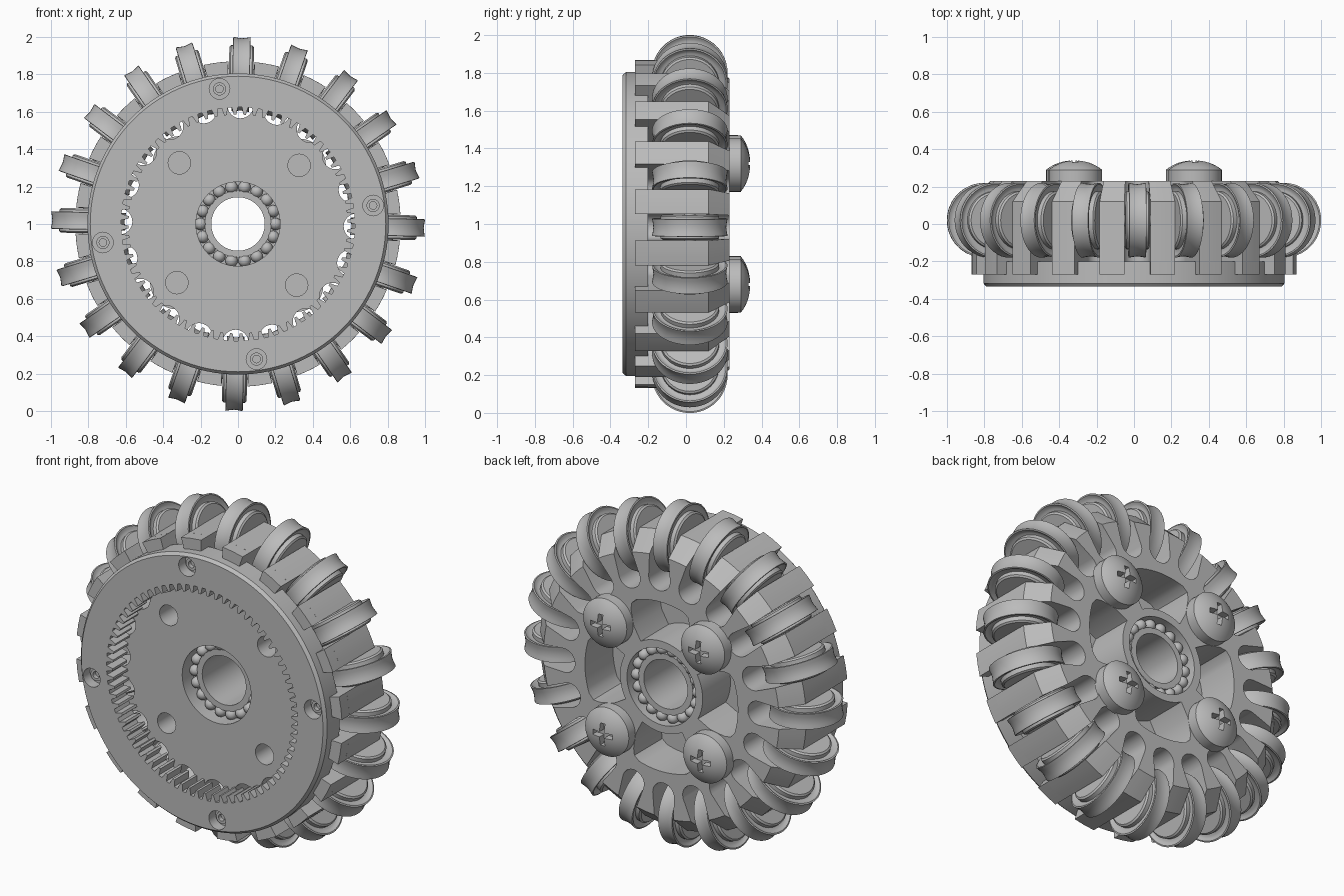
import bpy, bmesh
from math import sin, cos, asin, pi, radians
from mathutils import Vector

old = bpy.data.objects.get("Cube")
if old:
    bpy.data.objects.remove(old)

grey = bpy.data.materials.new("plain grey")
grey.use_nodes = True
tone = (0.5, 0.5, 0.5, 1)
grey.diffuse_color = tone
grey.node_tree.nodes["Principled BSDF"].inputs["Base Color"].default_value = tone

COUNT = 20                    # rollers
STEP = 2 * pi / COUNT
TURN = radians(-1.2)          # whole wheel is turned slightly
SLOT = 0.07                   # half width of a roller slot
RIM = 0.87                    # radius of the slotted hub
parts = []


def polar(r, a):
    return (r * cos(a), r * sin(a))


def circle(r, n=64, at=(0, 0)):
    return [(at[0] + r * cos(2 * pi * i / n), at[1] + r * sin(2 * pi * i / n)) for i in range(n)]


def add(name, mesh, loc=(0, 0, 1), axis=(0, -1, 0)):
    obj = bpy.data.objects.new(name, mesh)
    bpy.context.collection.objects.link(obj)
    obj.location = loc
    obj.rotation_euler = Vector(axis).to_track_quat('Z', 'Y').to_euler()
    if not mesh.materials:
        mesh.materials.append(grey)
    parts.append(obj)
    return obj


def plate(name, outlines, y0, y1):
    """Fill outlines drawn in the wheel plane and extrude them from y0 to y1."""
    curve = bpy.data.curves.new(name, 'CURVE')
    curve.dimensions = '2D'
    curve.fill_mode = 'BOTH'
    curve.extrude = (y1 - y0) / 2
    for pts in outlines:
        s = curve.splines.new('POLY')
        s.points.add(len(pts) - 1)
        for p, (x, z) in zip(s.points, pts):
            p.co = (x, z, 0, 1)
        s.use_cyclic_u = True
    tmp = bpy.data.objects.new(name, curve)
    bpy.context.collection.objects.link(tmp)
    mesh = bpy.data.meshes.new_from_object(tmp.evaluated_get(bpy.context.evaluated_depsgraph_get()))
    bpy.data.objects.remove(tmp)
    bm = bmesh.new()
    bm.from_mesh(mesh)
    bmesh.ops.remove_doubles(bm, verts=bm.verts, dist=1e-5)
    bmesh.ops.recalc_face_normals(bm, faces=bm.faces)
    bm.to_mesh(mesh)
    bm.free()
    mesh.materials.clear()
    obj = add(name, mesh, (0, (y0 + y1) / 2, 1))
    obj.rotation_euler = (pi / 2, 0, 0)
    return obj


def lathe(name, profile, steps=48, closed=False):
    """Spin (radius, height) points round local z."""
    bm = bmesh.new()
    vs = [bm.verts.new((r, 0, h)) for r, h in profile]
    for a, b in zip(vs, vs[1:] + (vs[:1] if closed else [])):
        if a is not b:
            bm.edges.new((a, b))
    bmesh.ops.spin(bm, geom=bm.verts[:] + bm.edges[:], angle=2 * pi, steps=steps,
                   axis=(0, 0, 1), cent=(0, 0, 0))
    bmesh.ops.remove_doubles(bm, verts=bm.verts, dist=1e-5)
    bmesh.ops.recalc_face_normals(bm, faces=bm.faces)
    mesh = bpy.data.meshes.new(name)
    bm.to_mesh(mesh)
    bm.free()
    return mesh


def tube(name, r0, r1, y0, y1):
    return add(name, lathe(name, [(r0, -y0), (r1, -y0), (r1, -y1), (r0, -y1)], 64, True))


# Slotted hub outline: round-ended slots cut in from the rim
hub_outline = []
edge = asin(SLOT / RIM)
for k in range(COUNT):
    a = TURN + k * STEP
    local = [(0.635 + SLOT * cos(t), SLOT * sin(t))
             for t in [-pi / 2 - pi * i / 12 for i in range(13)]]
    hub_outline += [polar(RIM, a - edge)]
    hub_outline += [(x * cos(a) - z * sin(a), x * sin(a) + z * cos(a)) for x, z in local]
    hub_outline += [polar(RIM, a + edge + (STEP - 2 * edge) * f) for f in (0, 0.33, 0.67)]

bolt_spots = [polar(0.453, TURN + pi / 4 + k * pi / 2) for k in range(4)]
bolt_holes = [circle(0.06, 24, s) for s in bolt_spots]


# Pockets with rounded corners between the bolts
def pocket(mid):
    half, small = radians(25), radians(18)
    arc = [-1 + i / 5 for i in range(11)]
    pts = [polar(0.5, mid + small * f) for f in arc]
    pts += [polar(0.485, mid + half * 0.9), polar(0.45, mid + half), polar(0.36, mid + half * 1.15)]
    pts += [polar(0.27, mid - half * 1.15 * f) for f in arc]
    pts += [polar(0.36, mid - half * 1.15), polar(0.45, mid - half), polar(0.485, mid - half * 0.9)]
    return pts


pockets = [pocket(TURN + k * pi / 2) for k in range(4)]
holes = [circle(0.225)] + bolt_holes
plate("hub_floor", [hub_outline] + holes, -0.2, -0.03)
plate("hub_middle", [hub_outline] + holes + pockets, -0.03, 0.12)
hub_back = plate("hub_back", [hub_outline] + holes + pockets, 0.12, 0.23)
# Slope the back of the rim inward
for v in hub_back.data.vertices:
    if v.co.z < 0 and v.co.xy.length > RIM - 0.01:
        v.co.xy *= 0.77 / RIM

# Rim blocks reaching forward between the rollers
blocks = []
for k in range(COUNT):
    a, b = TURN + k * STEP, TURN + (k + 1) * STEP
    inner = asin(SLOT / 0.66)
    blocks.append([polar(0.66, a + inner), polar(RIM, a + edge), polar(RIM, (a + b) / 2),
                   polar(RIM, b - edge), polar(0.66, b - inner)])
plate("rim_blocks", blocks, -0.27, -0.2)

# Front ring with internal gear teeth and small screws
TEETH = 72
gear = []
for i in range(TEETH):
    for f, r in ((0, 0.625), (0.25, 0.625), (0.42, 0.585), (0.68, 0.585), (0.85, 0.625)):
        gear.append(polar(r, TURN + (i + f) * 2 * pi / TEETH))
screw_spots = [polar(0.729, TURN + STEP / 2 + k * pi / 2) for k in range(4)]
plate("gear_ring", [circle(0.787, 120), gear] + [circle(0.055, 24, s) for s in screw_spots], -0.335, -0.2)
add("ring_edge", lathe("ring_edge", [(0.785, 0.335), (0.79, 0.335), (0.805, 0.317),
                                     (0.805, 0.2), (0.785, 0.2)], 120, True))
socket = lathe("small_screw", [(0, 0.25), (0.02, 0.25), (0.02, 0.295), (0.035, 0.295),
                               (0.035, 0.272), (0.056, 0.272), (0.056, 0.2), (0, 0.2)], 24)
for x, z in screw_spots:
    add("small_screw", socket, (x, 0, 1 + z))

# Rollers: hub disc with a flared, slightly grooved rim, on a short axle
side = [(0, 0.08), (0.03, 0.08), (0.03, 0.066), (0.145, 0.066), (0.155, 0.058), (0.155, 0.034),
        (0.168, 0.034), (0.18, 0.038), (0.192, 0.047), (0.2, 0.045), (0.196, 0.025), (0.193, 0)]
roller = lathe("roller", side + [(r, -h) for r, h in reversed(side[:-1])], 48)
for k in range(COUNT):
    a = TURN + k * STEP
    x, z = polar(0.8, a)
    add("roller", roller, (x, 0.02, 1 + z), (-sin(a), 0, cos(a)))

# Centre bearing, set back from the hub: inner race, web and balls at both ends
tube("inner_race", 0.143, 0.178, -0.13, 0.19)
tube("bearing_web", 0.17, 0.23, -0.1, 0.16)
bm = bmesh.new()
bmesh.ops.create_uvsphere(bm, u_segments=16, v_segments=10, radius=0.033)
ball = bpy.data.meshes.new("ball")
bm.to_mesh(ball)
bm.free()
for k in range(18):
    x, z = polar(0.2, k * 2 * pi / 18)
    for y in (-0.11, 0.17):
        add("bearing_ball", ball, (x, y, 1 + z))

# Domed bolts with a cross recess on the back
dome = [(0.229 * sin(t), 0.111 + 0.229 * cos(t)) for t in [radians(38.6) * i / 8 for i in range(9)]]
shape = dome + [(0.143, 0.22), (0.06, 0.22), (0.06, -0.02), (0, -0.02)]
bolt = add("bolt", lathe("bolt", shape, 40), (0, 0, 0), (0, 0, 1))
cutters = []
for size in ((0.13, 0.03, 0.1), (0.03, 0.13, 0.1)):
    bm = bmesh.new()
    bmesh.ops.create_cube(bm, size=1)
    bmesh.ops.scale(bm, vec=size, verts=bm.verts)
    mesh = bpy.data.meshes.new("cutter")
    bm.to_mesh(mesh)
    bm.free()
    cutter = bpy.data.objects.new("cutter", mesh)
    bpy.context.collection.objects.link(cutter)
    cutter.location = (0, 0, 0.345)
    cutter.hide_render = True
    mod = bolt.modifiers.new("cross", 'BOOLEAN')
    mod.operation, mod.object, mod.solver = 'DIFFERENCE', cutter, 'EXACT'
    cutters.append(cutter)
bpy.context.view_layer.update()
cut_mesh = bpy.data.meshes.new_from_object(bolt.evaluated_get(bpy.context.evaluated_depsgraph_get()))
parts.remove(bolt)
for o in cutters + [bolt]:
    bpy.data.objects.remove(o)
cut_mesh.materials.clear()
for x, z in bolt_spots:
    add("bolt", cut_mesh, (x, 0, 1 + z), (0, 1, 0))

# Smooth round surfaces, keep edges sharp
bpy.ops.object.select_all(action='DESELECT')
for o in parts:
    o.select_set(True)
bpy.context.view_layer.objects.active = parts[0]
bpy.ops.object.shade_smooth_by_angle(angle=radians(30))
